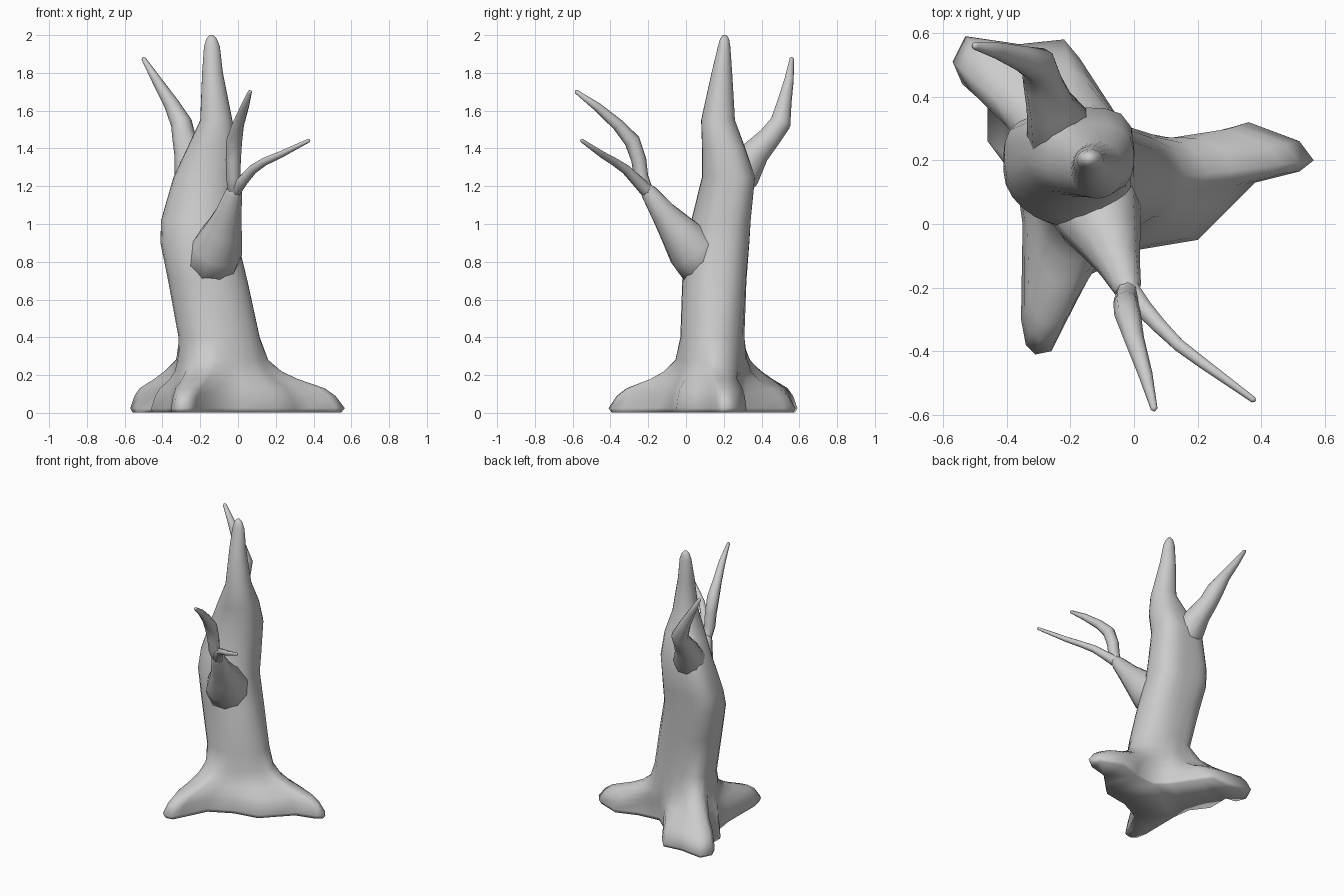
import bpy, bmesh, math
from mathutils import Vector


def loft(name, rings):
    """Skin a stack of equal-length point rings and cap both ends."""
    bm = bmesh.new()
    rows = [[bm.verts.new(p) for p in ring] for ring in rings]
    n = len(rows[0])
    for a, b in zip(rows, rows[1:]):
        for i in range(n):
            j = (i + 1) % n
            bm.faces.new((a[i], a[j], b[j], b[i]))
    caps = [bm.faces.new(rows[0][::-1]), bm.faces.new(rows[-1])]
    bmesh.ops.triangulate(bm, faces=caps)
    bmesh.ops.recalc_face_normals(bm, faces=bm.faces)
    for f in bm.faces:
        f.smooth = True
    me = bpy.data.meshes.new(name)
    bm.to_mesh(me)
    bm.free()
    ob = bpy.data.objects.new(name, me)
    bpy.context.collection.objects.link(ob)
    return ob


def branch(name, path, sides=10):
    """Tapered tube along (x, y, z, radius) points with a rounded tip."""
    pts = [Vector(p[:3]) for p in path]
    rad = [p[3] for p in path]
    end = (pts[-1] - pts[-2]).normalized()
    pts.append(pts[-1] + end * rad[-1] * 0.7)
    rad.append(rad[-1] * 0.4)
    rings = []
    for k, (c, r) in enumerate(zip(pts, rad)):
        d = (pts[min(k + 1, len(pts) - 1)] - pts[max(k - 1, 0)]).normalized()
        v = (Vector((1, 0, 0)) - d * d.x).normalized()
        u = d.cross(v)
        rings.append([c + r * (v * math.cos(t) + u * math.sin(t))
                      for t in (2 * math.pi * i / sides for i in range(sides))])
    return loft(name, rings)


# Ground outline of the three roots: x, y, matching angle on the trunk
BASE = [(.565, .2, 0), (.52, .26, 15), (.36, .32, 30), (.2, .265, 48),
        (.04, .25, 66), (-.04, .32, 82), (-.17, .52, 98), (-.22, .58, 112),
        (-.36, .565, 122), (-.53, .59, 132), (-.57, .51, 143), (-.54, .44, 155),
        (-.46, .43, 167), (-.46, .26, 180), (-.37, .14, 194), (-.35, 0, 209),
        (-.355, -.3, 225), (-.34, -.38, 238), (-.31, -.41, 248), (-.26, -.4, 258),
        (-.23, -.34, 268), (-.14, -.16, 282), (.02, -.08, 300), (.2, -.05, 318),
        (.3, .05, 332), (.38, .13, 342), (.52, .165, 352)]
# Back root: low corners (power above 1) and a thick crown (power below 1)
POWER = {6: 1.4, 7: 1.4, 8: .7, 9: .65, 10: .65, 11: .8, 12: 1.3, 13: 1.4}


def section(cx, cy, rx, ry, back=0.0, front=0.0):
    """Ellipse, squared off separately on its back and front diagonals."""
    out = []
    for _, _, deg in BASE:
        a = math.radians(deg)
        k = 1 + (back if deg < 180 else front) * math.sin(2 * a) ** 2
        out.append((cx + k * rx * math.cos(a), cy + k * ry * math.sin(a)))
    return out


# Trunk: root flare blending into rounded sections
rings = []
foot = section(-.095, .145, .22, .175)
for z, f in [(.003, .96), (.025, 1), (.09, .89), (.13, .76), (.18, .43), (.22, .24), (.28, .08)]:
    ring = []
    for i, ((x, y, _), (ex, ey)) in enumerate(zip(BASE, foot)):
        g = f ** POWER.get(i, 1) if z > .03 else f
        ring.append((ex + (x - ex) * g, ey + (y - ey) * g, z))
    rings.append(ring)
for z, *shape in [(.4, -.1, .14, .215, .17, .05, .02), (.7, -.16, .15, .21, .17, .12, 0),
                  (.9, -.205, .165, .205, .17, .16, -.02), (1.02, -.203, .185, .203, .157, .17, -.02),
                  (1.25, -.172, .225, .168, .14, .17, .03), (1.4, -.135, .2, .135, .115, .1, .05),
                  (1.55, -.115, .17, .085, .09), (1.8, -.135, .19, .055, .055),
                  (1.94, -.138, .202, .042, .033), (1.98, -.14, .204, .028, .024),
                  (2.0, -.14, .205, .01, .01)]:
    rings.append([(x, y, z) for x, y in section(*shape)])
loft("trunk_with_roots", rings)

# Front limb and its two forked twigs
branch("front_limb", [(-.17, .14, .74, .15), (-.11, .03, .87, .138), (-.077, -.05, .97, .1),
                      (-.05, -.12, 1.06, .07), (-.023, -.195, 1.165, .046), (-.012, -.22, 1.2, .028)])
branch("front_upper_twig", [(-.03, -.17, 1.13, .025), (-.02, -.215, 1.19, .036), (-.025, -.238, 1.25, .038),
                            (-.025, -.25, 1.34, .04), (-.02, -.285, 1.44, .042),
                            (.0, -.36, 1.525, .032), (.035, -.47, 1.62, .023),
                            (.063, -.58, 1.7, .011)], 8)
branch("front_side_twig", [(-.03, -.17, 1.13, .025), (-.01, -.215, 1.185, .036), (.03, -.265, 1.235, .03),
                           (.08, -.32, 1.29, .025), (.14, -.38, 1.33, .021),
                           (.22, -.44, 1.365, .018), (.375, -.552, 1.442, .01)], 8)

# Back limb
branch("back_limb", [(-.19, .2, 1.15, .1), (-.23, .29, 1.27, .11), (-.262, .37, 1.38, .077),
                     (-.285, .44, 1.455, .063), (-.3, .5, 1.535, .057), (-.355, .52, 1.64, .04),
                     (-.43, .545, 1.76, .026), (-.5, .56, 1.875, .012)])
